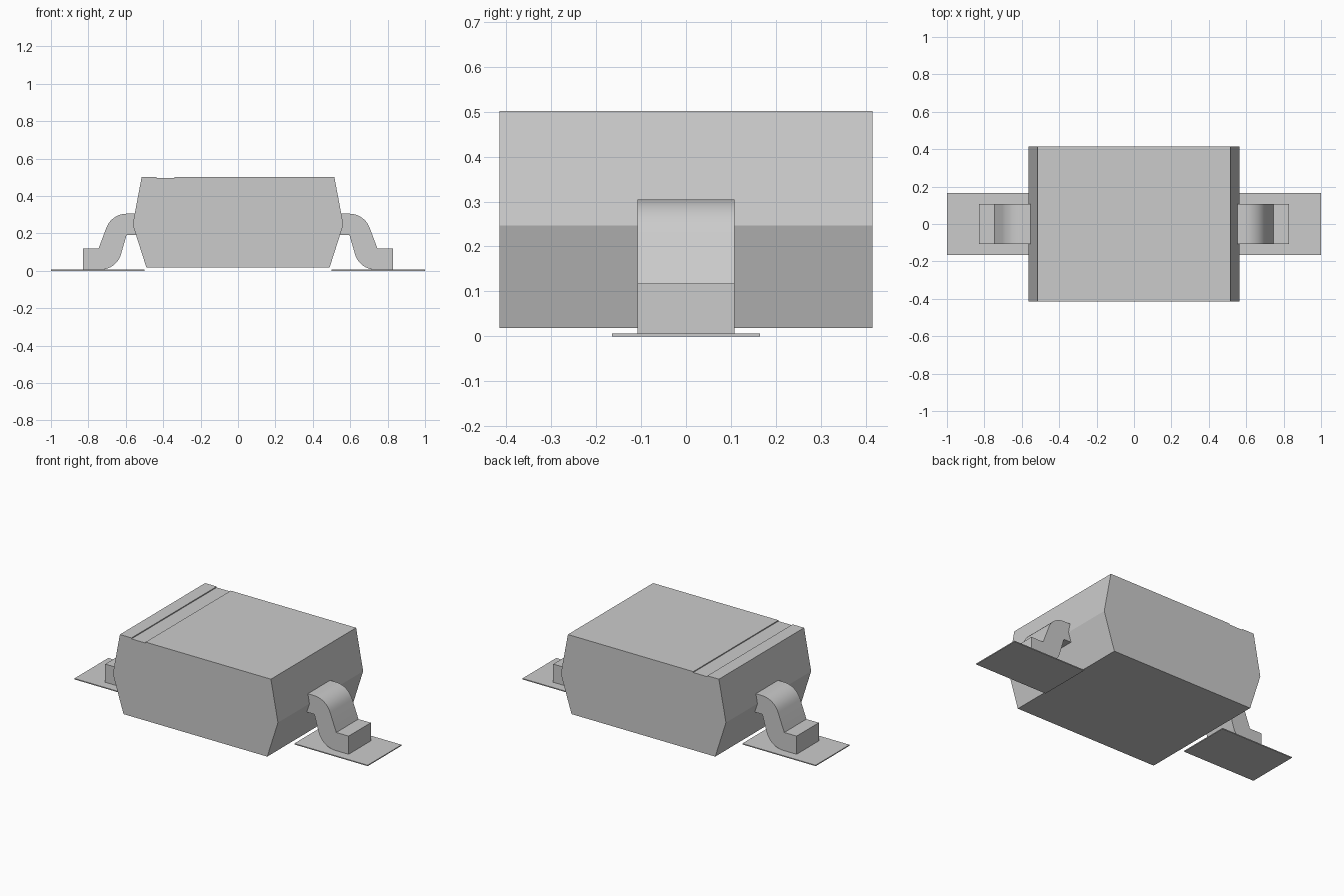
import bpy
import bmesh
from math import radians, cos, sin

cube = bpy.data.objects.get("Cube")
if cube:
    bpy.data.objects.remove(cube, do_unlink=True)

GREY = (0.6, 0.6, 0.6, 1)
grey = bpy.data.materials.new("plain_grey")
grey.use_nodes = True
grey.diffuse_color = GREY
grey.node_tree.nodes["Principled BSDF"].inputs["Base Color"].default_value = GREY


def extrude_profile(name, profile, half_width, smooth=False):
    """Extrude an (x, z) outline along y, centred on y = 0."""
    bm = bmesh.new()
    face = bm.faces.new([bm.verts.new((x, -half_width, z)) for x, z in profile])
    side = bmesh.ops.extrude_face_region(bm, geom=[face])
    moved = [v for v in side["geom"] if isinstance(v, bmesh.types.BMVert)]
    bmesh.ops.translate(bm, verts=moved, vec=(0, 2 * half_width, 0))
    bmesh.ops.recalc_face_normals(bm, faces=bm.faces)
    mesh = bpy.data.meshes.new(name)
    bm.to_mesh(mesh)
    bm.free()
    mesh.materials.append(grey)
    obj = bpy.data.objects.new(name, mesh)
    bpy.context.collection.objects.link(obj)
    if smooth:
        bpy.ops.object.select_all(action="DESELECT")
        obj.select_set(True)
        bpy.context.view_layer.objects.active = obj
        bpy.ops.object.shade_smooth_by_angle(angle=radians(30))
    return obj


def arc(cx, cz, radius, start, end, steps=8):
    angles = [radians(start + (end - start) * i / steps) for i in range(steps + 1)]
    return [(cx + radius * cos(a), cz + radius * sin(a)) for a in angles]


# Moulded body with tapered ends and a shallow marking groove across the top
body = [(-0.49, 0.018), (0.49, 0.018), (0.563, 0.247), (0.515, 0.502),
        (-0.34, 0.502), (-0.34, 0.496), (-0.436, 0.496), (-0.436, 0.502),
        (-0.515, 0.502), (-0.563, 0.247)]
extrude_profile("body", body, 0.415)

# Gull-wing lead: shoulder bend, sloping shank, foot bend and flat foot
lead = [(0.54, 0.305)] + arc(0.596, 0.19, 0.115, 90, 20)
lead += [(0.746, 0.118), (0.83, 0.118), (0.83, 0.006)]
lead += arc(0.735, 0.12, 0.114, 270, 200)
lead += [(0.596, 0.19), (0.54, 0.19)]

# Thin solder pad under each foot
pad = [(0.5, 0), (1, 0), (1, 0.006), (0.5, 0.006)]

for side, sign in (("left", 1), ("right", -1)):
    extrude_profile(side + "_lead", [(sign * x, z) for x, z in lead], 0.108, True)
    extrude_profile(side + "_pad", [(sign * x, z) for x, z in pad], 0.165)
